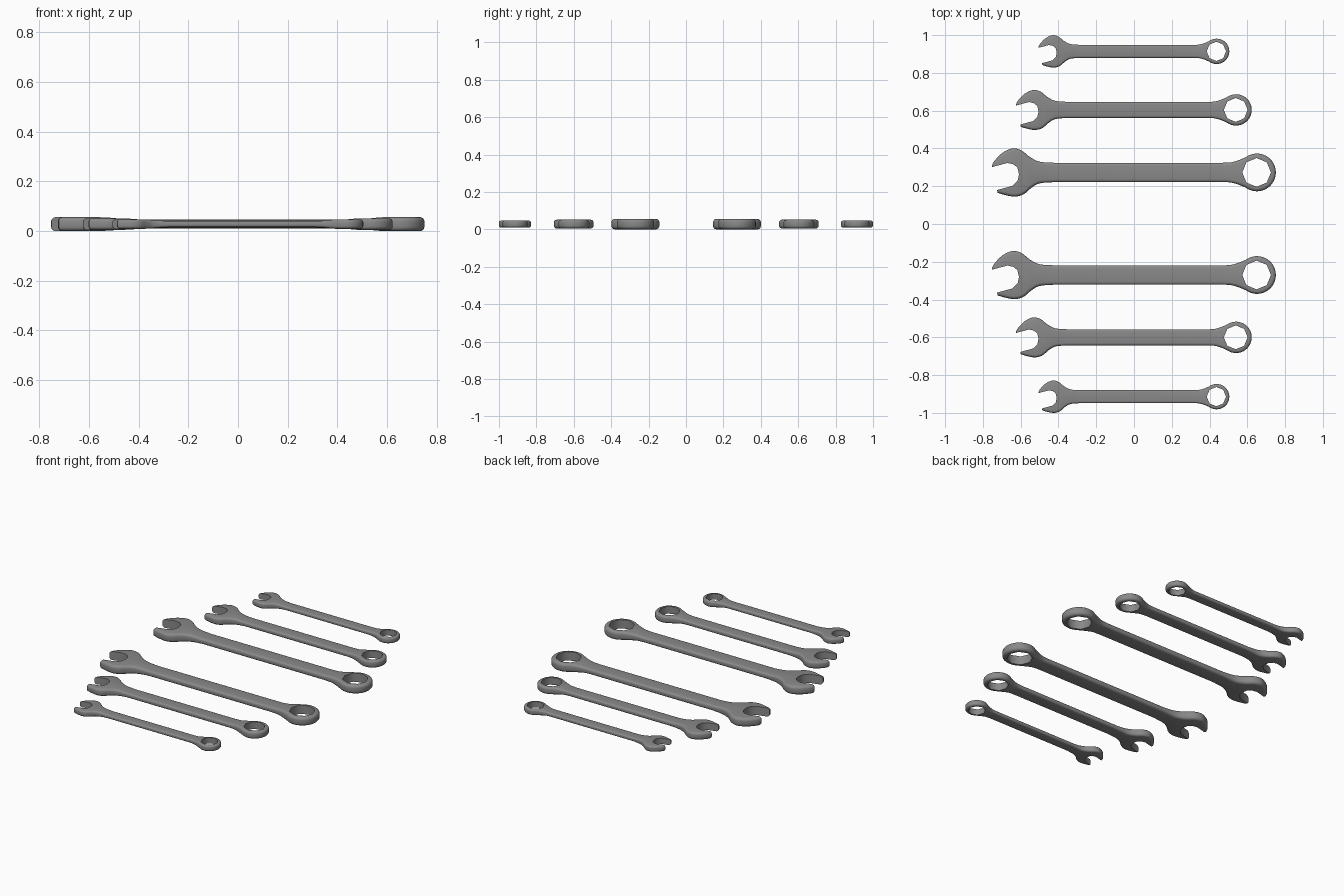
import bpy, bmesh, math
from mathutils import Vector

if "Cube" in bpy.data.objects:
    bpy.data.objects.remove(bpy.data.objects["Cube"])

HALF = 0.028  # half thickness of the largest heads

# thickness factor along the length: thick heads, thin handle
KEYS = [(-0.56, 1), (-0.51, 0.91), (-0.46, 0.74), (-0.41, 0.65),
        (0.46, 0.65), (0.51, 0.73), (0.55, 0.9), (0.585, 1)]


def thickness(x):
    if x <= KEYS[0][0] or x >= KEYS[-1][0]:
        return 1
    for (a, ta), (b, tb) in zip(KEYS, KEYS[1:]):
        if a <= x <= b:
            return ta + (tb - ta) * (x - a) / (b - a)


def smooth(points, steps=4):
    """Catmull-Rom curve through the points."""
    p = [Vector(q) for q in points]
    p = [2 * p[0] - p[1]] + p + [2 * p[-1] - p[-2]]
    out = []
    for a, b, c, d in zip(p, p[1:], p[2:], p[3:]):
        for i in range(steps):
            t = i / steps
            out.append(0.5 * (2 * b + (c - a) * t + (2 * a - 5 * b + 4 * c - d) * t * t
                              + (3 * b - a - 3 * c + d) * t ** 3))
    return out + [p[-2]]


def prism(bm, outline, half):
    face = bm.faces.new([bm.verts.new((x, y, -half)) for x, y in outline])
    ext = bmesh.ops.extrude_face_region(bm, geom=[face], use_keep_orig=True)
    for v in ext["geom"]:
        if isinstance(v, bmesh.types.BMVert):
            v.co.z = half
    bmesh.ops.recalc_face_normals(bm, faces=bm.faces[:])


def to_object(bm, name):
    mesh = bpy.data.meshes.new(name)
    bm.to_mesh(mesh)
    bm.free()
    ob = bpy.data.objects.new(name, mesh)
    bpy.context.collection.objects.link(ob)
    return ob


# dark steel
steel = bpy.data.materials.new("dark_steel")
steel.diffuse_color = (0.25, 0.25, 0.25, 1)
steel.use_nodes = True
steel.node_tree.nodes["Principled BSDF"].inputs["Base Color"].default_value = steel.diffuse_color

# outline: open jaw, flared necks and ring end
jaw_top = smooth([(-0.753, 0.035), (-0.738, 0.062), (-0.696, 0.104), (-0.643, 0.127),
                  (-0.595, 0.116), (-0.553, 0.083), (-0.50, 0.057), (-0.42, 0.051)])
jaw_low = smooth([(-0.42, -0.051), (-0.50, -0.058), (-0.545, -0.083), (-0.585, -0.116),
                  (-0.632, -0.128), (-0.685, -0.119), (-0.722, -0.108)])
ring = [(0.651 + 0.1 * math.cos(math.radians(a)), 0.1 * math.sin(math.radians(a)))
        for a in range(126, -127, -9)]
neck = smooth([(0.46, 0.051), (0.51, 0.053), (0.552, 0.064), ring[0]])[:-1]
outline = jaw_top + neck + ring + [(x, -y) for x, y in reversed(neck)] + jaw_low

# rounded blank, thinned along the handle
bm = bmesh.new()
prism(bm, outline, HALF)
rims = [e for e in bm.edges if abs(e.verts[0].co.z - e.verts[1].co.z) < 1e-6]
bmesh.ops.bevel(bm, geom=rims, offset=0.016, segments=4, profile=0.45,
                affect='EDGES', clamp_overlap=False)
for x, t in KEYS:
    bmesh.ops.bisect_plane(bm, geom=bm.verts[:] + bm.edges[:] + bm.faces[:],
                           plane_co=(x, 0, 0), plane_no=(1, 0, 0), dist=1e-5)
for v in bm.verts:
    v.co.z *= thickness(v.co.x)
blank = to_object(bm, "wrench_blank")
blank.data.materials.append(steel)

# cutters: tilted jaw slot and faceted ring hole
bm = bmesh.new()
prism(bm, [(-0.85, 0.002), (-0.67, 0.05), (-0.638, 0.043), (-0.617, 0.025), (-0.609, -0.01),
           (-0.616, -0.044), (-0.643, -0.071), (-0.85, -0.127)], 0.1)
prism(bm, [(0.649 + 0.076 * math.cos(i * math.pi / 4), 0.076 * math.sin(i * math.pi / 4))
           for i in range(8)], 0.1)
cutter = to_object(bm, "opening_cutter")
cutter.data.materials.append(steel)
cutter.hide_render = True

mod = blank.modifiers.new("openings", 'BOOLEAN')
mod.operation = 'DIFFERENCE'
mod.solver = 'EXACT'
mod.object = cutter
bpy.context.view_layer.update()
finished = bpy.data.meshes.new_from_object(
    blank.evaluated_get(bpy.context.evaluated_depsgraph_get()))
bpy.data.objects.remove(blank)
bpy.data.objects.remove(cutter)

# two rows of three sizes
bpy.ops.object.select_all(action='DESELECT')
for row, ys in (("back", (0.273, 0.604, 0.914)), ("front", (-0.27, -0.6, -0.914))):
    for size, s, y in zip(("large", "medium", "small"), (1, 0.83, 0.672), ys):
        ob = bpy.data.objects.new(f"{row}_{size}_wrench", finished.copy())
        bpy.context.collection.objects.link(ob)
        ob.location = (0, y, HALF)
        ob.scale = (s, s, s)
        ob.select_set(True)
        bpy.context.view_layer.objects.active = ob
bpy.ops.object.shade_smooth_by_angle(angle=math.radians(47))
